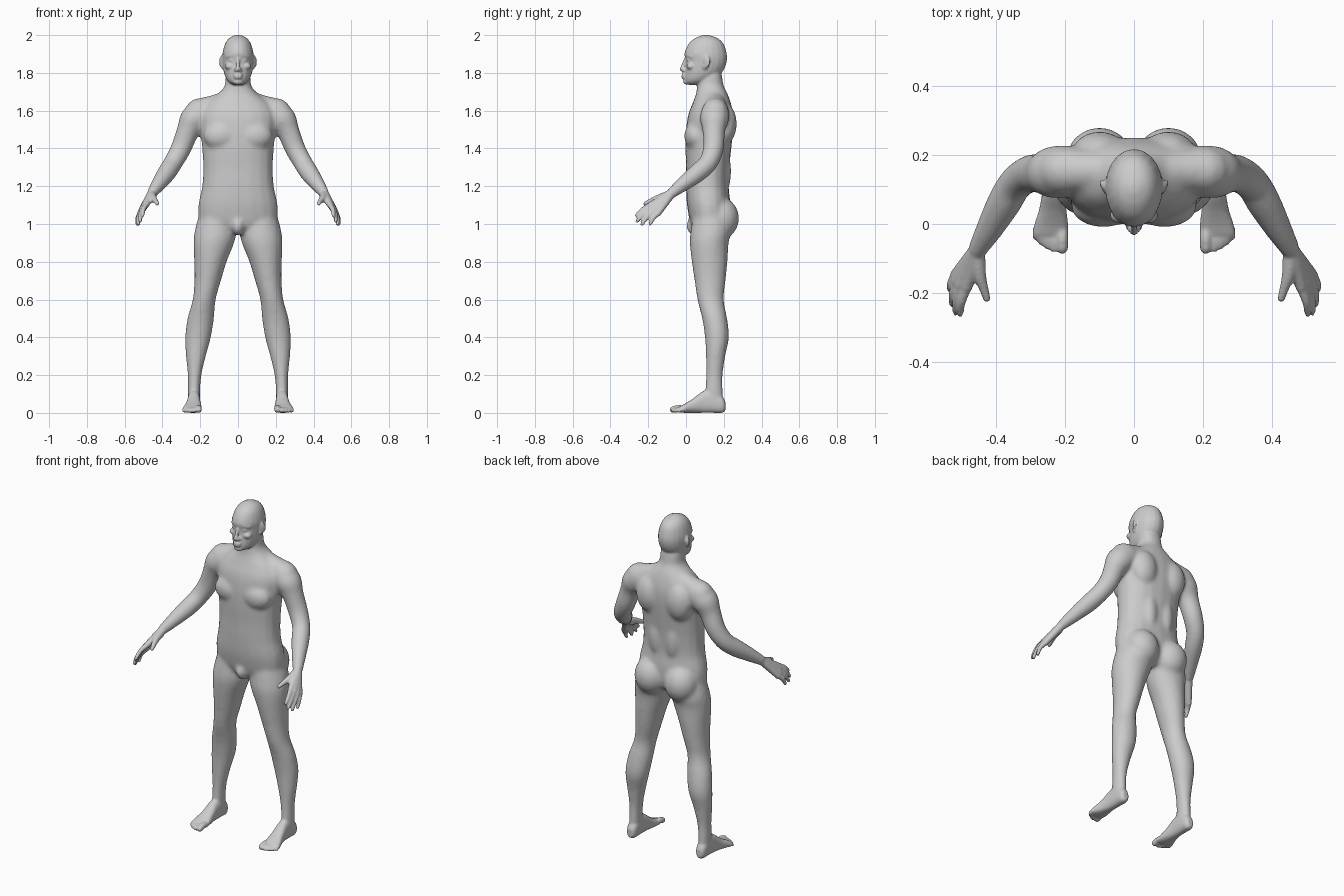
import bpy, math
from mathutils import Vector

cube = bpy.data.objects.get("Cube")
if cube:
    bpy.data.objects.remove(cube, do_unlink=True)

skin = bpy.data.materials.new("plain_grey")
skin.use_nodes = True
grey = (0.6, 0.6, 0.6, 1)
skin.diffuse_color = grey
skin.node_tree.nodes["Principled BSDF"].inputs["Base Color"].default_value = grey

SEGS = 20
CIRCLE = [(math.cos(math.tau * i / SEGS), math.sin(math.tau * i / SEGS)) for i in range(SEGS)]


def spline(rows, steps=4):
    """Catmull-Rom resampling of a list of number tuples."""
    out = []
    for i in range(len(rows) - 1):
        a, b, c, d = (rows[max(0, min(len(rows) - 1, i + k))] for k in (-1, 0, 1, 2))
        for s in range(steps):
            t = s / steps
            out.append([q + 0.5 * t * (r - p + t * (2*p - 5*q + 4*r - w + t * (3*(q - r) + w - p)))
                        for p, q, r, w in zip(a, b, c, d)])
    return out + [list(rows[-1])]


class Volume:
    """Collects closed overlapping lofts, then fuses them into one surface."""

    def __init__(self):
        self.verts, self.faces = [], []

    def loft(self, rings, side):
        start = len(self.verts)
        loops = [range(start + i * SEGS, start + (i + 1) * SEGS) for i in range(len(rings))]
        self.verts += [(side * p[0], p[1], p[2]) for ring in rings for p in ring]
        self.faces += [(a[i - 1], a[i], b[i], b[i - 1])
                       for a, b in zip(loops, loops[1:]) for i in range(SEGS)]
        self.faces += [tuple(reversed(loops[0])), tuple(loops[-1])]

    def slices(self, rows, axis="z", side=1, power=2.0):
        """Loft through slices (low u, high u, low v, high v, position)."""
        rings = []
        for u0, u1, v0, v1, pos in spline(rows):
            ring = []
            for c, s in CIRCLE:
                u = (u0 + u1 + (u1 - u0) * math.copysign(abs(c) ** (2 / power), c)) / 2
                v = (v0 + v1 + (v1 - v0) * math.copysign(abs(s) ** (2 / power), s)) / 2
                ring.append((u, v, pos) if axis == "z" else (u, pos, v))
            rings.append(ring)
        self.loft(rings, side)

    def ball(self, centre, radii, side=1, turn=0):
        """Ellipsoid, turned about its upright axis."""
        (x, y, z), (rx, ry, rz) = centre, radii
        ct, st = math.cos(turn), math.sin(turn)
        rings = []
        for k in range(1, 12):
            a = math.pi * k / 12
            w = math.sin(a)
            rings.append([(x + w * (rx * c * ct - ry * s * st), y + w * (rx * c * st + ry * s * ct),
                           z - rz * math.cos(a)) for c, s in CIRCLE])
        self.loft(rings, side)

    def tube(self, rows, side=1):
        """Round-ended limb through (x, y, z, radius)."""
        pts = [(Vector(p[:3]), p[3]) for p in spline(rows)]
        first = (pts[1][0] - pts[0][0]).normalized()
        last = (pts[-1][0] - pts[-2][0]).normalized()
        sections = []
        for a in (1.4, 1.0, 0.5):
            p, r = pts[0]
            sections.append((p - first * r * math.sin(a), r * math.cos(a), first))
        for i, (p, r) in enumerate(pts):
            d = pts[min(i + 1, len(pts) - 1)][0] - pts[max(i - 1, 0)][0]
            sections.append((p, r, d.normalized()))
        for a in (0.5, 1.0, 1.4):
            p, r = pts[-1]
            sections.append((p + last * r * math.sin(a), r * math.cos(a), last))
        rings = []
        for p, r, d in sections:
            u = d.cross(Vector((0.7, 0.5, 0.5))).normalized()
            v = d.cross(u)
            rings.append([p + r * (u * c + v * s) for c, s in CIRCLE])
        self.loft(rings, side)

    def fuse(self, name, voxel, smooth):
        mesh = bpy.data.meshes.new(name)
        mesh.from_pydata(self.verts, [], self.faces)
        ob = bpy.data.objects.new(name, mesh)
        bpy.context.collection.objects.link(ob)
        blend = ob.modifiers.new("blend", "REMESH")
        blend.mode, blend.voxel_size, blend.use_smooth_shade = "VOXEL", voxel, True
        soften = ob.modifiers.new("soften", "SMOOTH")
        soften.factor, soften.iterations = 0.5, smooth
        graph = bpy.context.evaluated_depsgraph_get()
        fused = bpy.data.meshes.new_from_object(ob.evaluated_get(graph))
        ob.modifiers.clear()
        ob.data = fused
        bpy.data.meshes.remove(mesh)
        return ob


# torso and neck: (half width, front, back, height)
core = Volume()
torso = [(.12, .05, .19, .96), (.2, .025, .225, 1.0), (.21, .005, .235, 1.1),
         (.19, .0, .226, 1.2), (.185, .0, .23, 1.3), (.19, -.003, .24, 1.4),
         (.2, .0, .25, 1.5), (.2, .012, .25, 1.58), (.165, .035, .238, 1.64),
         (.105, .053, .22, 1.69), (.071, .058, .2, 1.73), (.066, .066, .192, 1.78),
         (.06, .08, .18, 1.83)]
core.slices([(-w, w, f, b, z) for w, f, b, z in torso], power=2.25)
core.ball((0, .05, .99), (.034, .05, .052))

leg = [(.01, .2, .04, .22, 1.07), (.006, .228, .025, .24, .97), (.02, .236, .02, .226, .9),
       (.06, .232, .03, .22, .8), (.09, .231, .045, .21, .7), (.118, .24, .06, .2, .6),
       (.127, .268, .085, .218, .5), (.143, .28, .1, .228, .4), (.17, .276, .105, .208, .3),
       (.193, .266, .106, .195, .2), (.2, .265, .1, .196, .12), (.2, .265, .09, .2, .05)]
arm = [(.19, .155, 1.59, .075), (.235, .15, 1.55, .076), (.266, .147, 1.49, .06),
       (.302, .145, 1.4, .055), (.343, .118, 1.325, .051), (.378, .06, 1.27, .05),
       (.42, -.015, 1.212, .04), (.456, -.077, 1.162, .029)]
for s in (1, -1):
    core.slices(leg, side=s)
    core.tube(arm, s)
    # shoulder slope, chest, shoulder blade, buttock, lower back
    core.tube([(.05, .15, 1.655, .055), (.13, .155, 1.622, .06), (.21, .155, 1.595, .07)], s)
    core.ball((.088, .05, 1.465), (.095, .06, .075), s)
    core.ball((.1, .205, 1.53), (.08, .064, .11), s)
    core.ball((.1, .185, 1.03), (.098, .096, .11), s)
    core.ball((.055, .19, 1.28), (.05, .05, .13), s)
core_body = core.fuse("body_core", .011, 7)

# finer parts join the softened core
body = Volume()
body.verts = [tuple(v.co) for v in core_body.data.vertices]
body.faces = [tuple(p.vertices) for p in core_body.data.polygons]
bpy.data.objects.remove(core_body, do_unlink=True)

# skull, nose, lips, chin
skull = [(.015, .09, .12, 2.0), (.046, .05, .165, 1.985), (.068, .015, .198, 1.955),
         (.082, -.008, .215, 1.905), (.083, -.002, .217, 1.868), (.08, -.004, .207, 1.83),
         (.073, -.008, .185, 1.795), (.06, -.01, .15, 1.765), (.043, -.004, .11, 1.747),
         (.024, .012, .075, 1.737)]
body.slices([(-w, w, f, b, z) for w, f, b, z in skull])
body.tube([(0, -.002, 1.876, .008), (0, -.014, 1.845, .009), (0, -.022, 1.819, .012)])
body.ball((0, -.012, 1.79), (.026, .013, .007))
body.ball((0, -.011, 1.776), (.023, .014, .007))
body.ball((0, .004, 1.753), (.026, .018, .016))

foot = [(.216, .249, .012, .06, .208), (.203, .262, 0, .09, .19), (.2, .265, 0, .125, .14),
        (.2, .267, 0, .115, .09), (.196, .276, 0, .078, .04), (.191, .289, 0, .052, 0),
        (.192, .293, .002, .036, -.03), (.197, .288, .006, .026, -.042)]
toes = [(.208, -.07, .017), (.233, -.071, .012), (.251, -.063, .0115),
        (.268, -.052, .011), (.284, -.037, .0105)]
wrist = (.456, -.077, 1.162)
# knuckle and tip of each finger
fingers = [((.486, -.185, 1.102), (.505, -.262, 1.045)),
           ((.503, -.182, 1.084), (.517, -.258, 1.015)),
           ((.514, -.168, 1.068), (.528, -.233, .999)),
           ((.518, -.148, 1.056), (.534, -.19, 1.0))]
for s in (1, -1):
    # brow, eye, cheek, nostril, ear
    body.tube([(.012, .007, 1.889, .009), (.035, .011, 1.893, .009), (.056, .028, 1.886, .008)], s)
    body.ball((.032, .019, 1.867), (.017, .016, .011), s)
    body.ball((.044, .026, 1.835), (.026, .024, .018), s)
    body.ball((.013, -.012, 1.816), (.009, .011, .009), s)
    body.ball((.088, .108, 1.858), (.008, .022, .033), s, turn=-.45)
    body.ball((.083, .1, 1.835), (.008, .012, .016), s)
    # foot and toes
    body.slices(foot, "y", s, 2.4)
    for x, y, r in toes:
        body.tube([(x, -.015, r + .006, r), (x, (y - .015) / 2, r + .008, r), (x, y, r, r)], s)
    # palm, fingers, thumb
    for base, tip in fingers:
        body.tube([(*wrist, .024), (*base, .0165)], s)
        mid = [(a + b) / 2 for a, b in zip(base, tip)]
        body.tube([(*base, .0145), (mid[0] + .005, mid[1] - .003, mid[2] + .005, .0125),
                   (*tip, .0095)], s)
    body.tube([(.455, -.1, 1.15, .024), (.448, -.15, 1.135, .019), (.437, -.185, 1.122, .014),
               (.427, -.217, 1.108, .011)], s)

human = body.fuse("human_body", .0065, 2)
human.data.materials.clear()
human.data.materials.append(skin)
human.data.shade_smooth()
